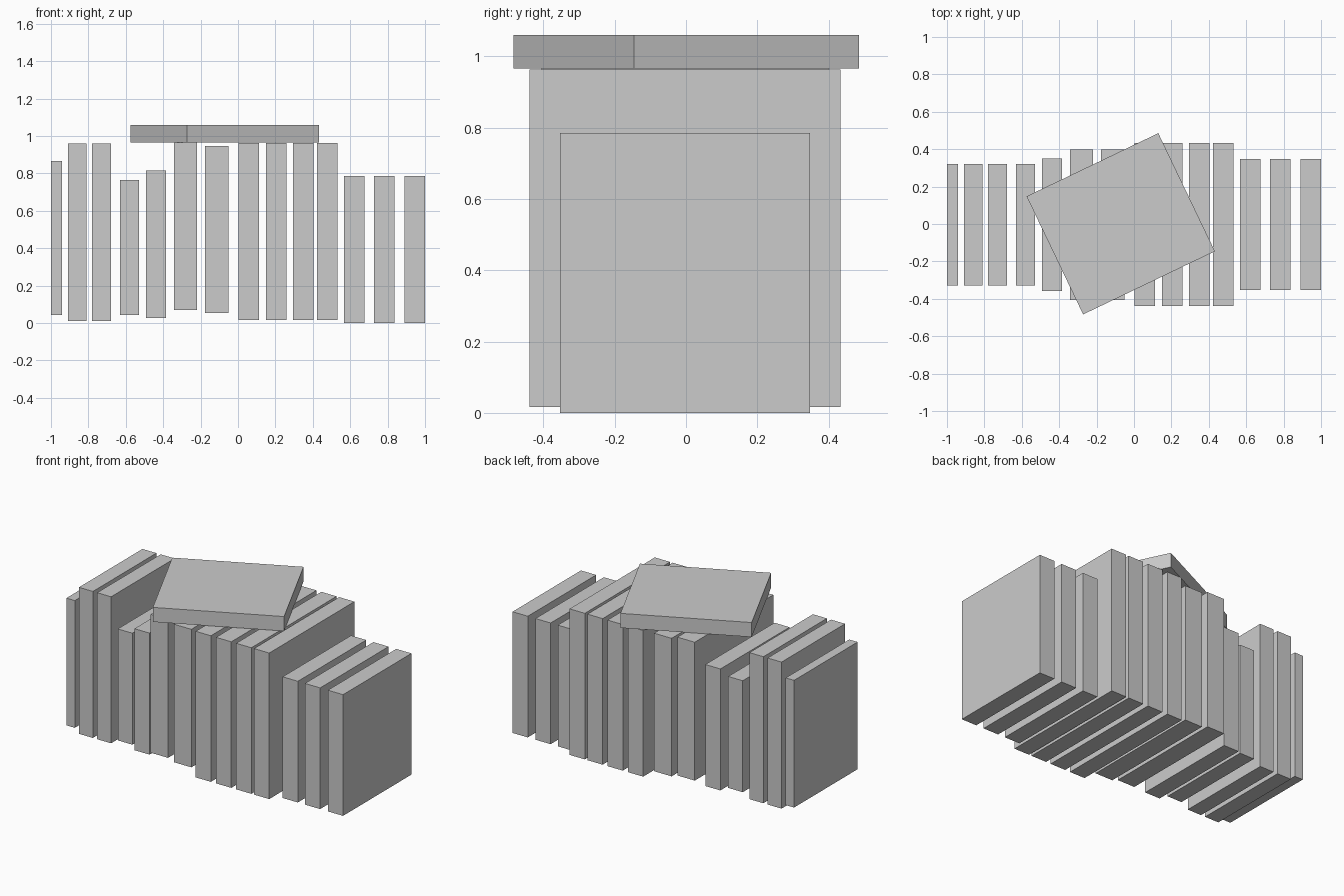
import bpy
import math


def box(name, center, size, turn=0.0):
    bpy.ops.mesh.primitive_cube_add(size=1, location=center, rotation=(0, 0, turn))
    ob = bpy.context.object
    ob.name = name
    ob.scale = size
    bpy.ops.object.transform_apply(location=False, rotation=False, scale=True)
    return ob


# Upright books in groups: left edges, thickness, depth, bottom z, top z
groups = [
    ([-1.0], 0.06, 0.65, 0.042, 0.866),
    ([-0.91, -0.78], 0.10, 0.65, 0.011, 0.960),
    ([-0.632], 0.104, 0.65, 0.043, 0.765),
    ([-0.492], 0.108, 0.708, 0.028, 0.815),
    ([-0.342], 0.124, 0.804, 0.070, 0.966),
    ([-0.176], 0.125, 0.804, 0.053, 0.947),
    ([0.004, 0.150, 0.294, 0.422], 0.109, 0.872, 0.016, 0.962),
    ([0.567, 0.727, 0.891], 0.109, 0.70, 0.0, 0.785),
]
for g, (edges, thick, depth, low, high) in enumerate(groups, 1):
    for i, x in enumerate(edges, 1):
        box(f"book_{g}_{i}", (x + thick / 2, -0.003, (low + high) / 2),
            (thick, depth, high - low))

# Book lying flat across the tops
box("lying_book", (-0.071, 0.001, 1.013), (0.781, 0.70, 0.094), math.radians(25.6))
